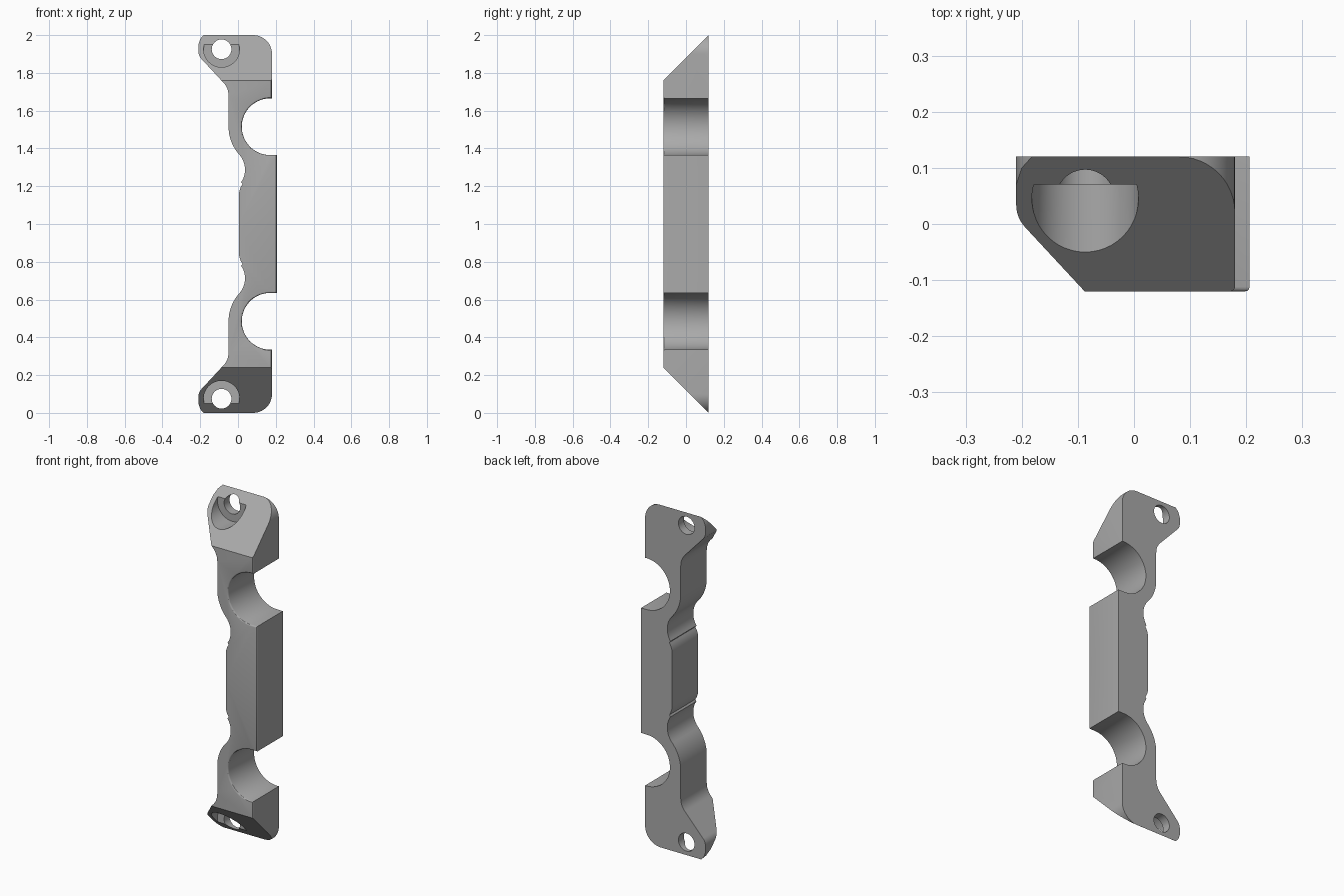
import bpy, bmesh
from math import sin, cos, radians, hypot
from mathutils import Vector

cube = bpy.data.objects.get("Cube")
if cube:
    bpy.data.objects.remove(cube, do_unlink=True)

DEPTH = 0.12                       # half thickness in y
NOTCH = (0.17, 0.515, 0.15)        # x, height above middle, radius
SCREW = (-0.087, 0.925)            # x, height above middle


def arc(x, z, r, start, end, steps=12):
    """Points along an arc, angles in degrees."""
    angles = [radians(start + (end - start) * i / steps) for i in range(steps + 1)]
    return [(x + r * cos(a), z + r * sin(a)) for a in angles]


def drill(target, radius, y0, y1):
    """Cut a round hole along y at the screw position."""
    bpy.ops.mesh.primitive_cylinder_add(
        vertices=48, radius=radius, depth=y1 - y0,
        location=(SCREW[0], (y0 + y1) / 2, 1 + SCREW[1]), rotation=(radians(90), 0, 0))
    cutter = bpy.context.object
    cutter.hide_render = True
    bpy.context.view_layer.objects.active = target
    mod = target.modifiers.new("hole", 'BOOLEAN')
    mod.operation, mod.solver, mod.object = 'DIFFERENCE', 'EXACT', cutter
    bpy.ops.object.modifier_apply(modifier=mod.name)
    bpy.data.objects.remove(cutter, do_unlink=True)


# Upper half outline, from the middle up the right edge and down the left edge
nx, nz, nr = NOTCH
outline = [(0.005, 0), (0.206, 0), (0.206, nz - nr)]
outline += arc(nx, nz, nr, 270, 90, 36)
outline += [(0.18, nz + nr)]
outline += arc(0.08, 0.9, 0.1, 0, 90)
outline += [(-0.182, 1), (-0.2, 0.98), (-0.21, 0.95)]
outline += arc(-0.15, 0.915, 0.06, 180, 225, 6)
outline += arc(-0.15, 0.68, 0.1, 45, 0, 8)
outline += arc(nx, nz, 0.22, 180, 222)
outline += arc(-0.083, 0.288, 0.12, 42, -34)
outline += arc(0.115, 0.15, 0.11, 146, 180, 6)

# Extrude the outline and slice the sloping end
bm = bmesh.new()
face = bm.faces.new([bm.verts.new((x, -DEPTH, z)) for x, z in outline])
ext = bmesh.ops.extrude_face_region(bm, geom=[face])
bmesh.ops.translate(bm, vec=(0, 2 * DEPTH, 0),
                    verts=[v for v in ext["geom"] if isinstance(v, bmesh.types.BMVert)])
cut = bmesh.ops.bisect_plane(bm, geom=bm.verts[:] + bm.edges[:] + bm.faces[:], dist=1e-5,
                             plane_co=(0, 0, 0.8801), plane_no=Vector((0, -1, 1)),
                             clear_outer=True)
bmesh.ops.holes_fill(bm, edges=[e for e in bm.edges if e.is_boundary])
bmesh.ops.recalc_face_normals(bm, faces=bm.faces[:])

# Soften the front edges of the notch and the straight right side
def is_soft(edge):
    if any(abs(v.co.y + DEPTH) > 1e-4 for v in edge.verts):
        return False
    if all(v.co.z < 1e-4 for v in edge.verts) or all(v.co.z > 0.755 for v in edge.verts):
        return False
    return all(v.co.x > 0.15 or abs(hypot(v.co.x - nx, v.co.z - nz) - nr) < 1e-3
               for v in edge.verts)

bmesh.ops.bevel(bm, geom=[e for e in bm.edges if is_soft(e)], offset=0.008,
                offset_type='OFFSET', segments=3, profile=0.5, affect='EDGES')

mesh = bpy.data.meshes.new("bracket_body")
bm.to_mesh(mesh)
bm.free()
body = bpy.data.objects.new("bracket_body", mesh)
body.location.z = 1
bpy.context.collection.objects.link(body)
bpy.context.view_layer.update()

# Counterbore and through hole for the screw
drill(body, 0.095, -0.3, 0.07)
drill(body, 0.052, -0.3, 0.3)

# Open the middle face and mirror to the lower half
bm = bmesh.new()
bm.from_mesh(mesh)
middle = [f for f in bm.faces if all(abs(v.co.z) < 1e-4 for v in f.verts)]
bmesh.ops.delete(bm, geom=middle, context='FACES')
bm.to_mesh(mesh)
bm.free()
mirror = body.modifiers.new("mirror", 'MIRROR')
mirror.use_axis = (False, False, True)
bpy.ops.object.select_all(action='DESELECT')
body.select_set(True)
bpy.context.view_layer.objects.active = body
bpy.ops.object.modifier_apply(modifier=mirror.name)

# Plain grey metal
grey = bpy.data.materials.new("grey")
grey.use_nodes = True
colour = (0.4, 0.4, 0.4, 1)
grey.diffuse_color = colour
grey.node_tree.nodes["Principled BSDF"].inputs["Base Color"].default_value = colour
mesh.materials.clear()
mesh.materials.append(grey)
bpy.ops.object.shade_smooth_by_angle(angle=radians(30))
